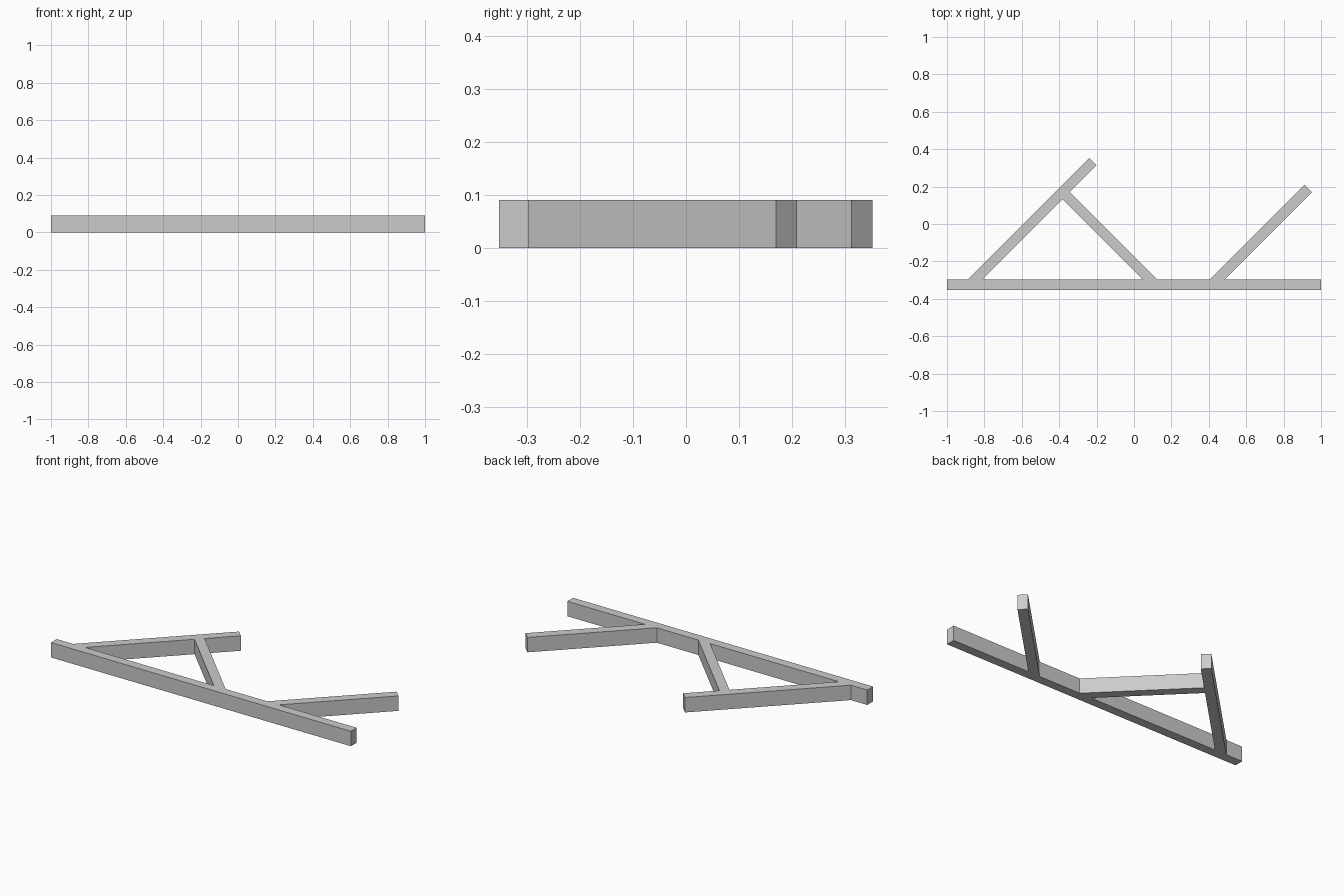
import bpy
import bmesh
from mathutils import Vector

cube = bpy.data.objects.get("Cube")
if cube:
    bpy.data.objects.remove(cube, do_unlink=True)

HEIGHT = 0.09
WIDTH = 0.056
FRONT, BACK = -0.353, -0.298   # faces of the main beam

grey = bpy.data.materials.new("plain grey")
grey.use_nodes = True
colour = (0.6, 0.6, 0.6, 1)
grey.diffuse_color = colour
grey.node_tree.nodes["Principled BSDF"].inputs["Base Color"].default_value = colour


def prism(name, outline):
    """Extrude a floor outline to the common beam height."""
    bm = bmesh.new()
    base = bm.faces.new([bm.verts.new((p[0], p[1], 0)) for p in outline])
    top = bmesh.ops.extrude_face_region(bm, geom=[base])["geom"]
    bmesh.ops.translate(bm, vec=(0, 0, HEIGHT),
                        verts=[v for v in top if isinstance(v, bmesh.types.BMVert)])
    bmesh.ops.recalc_face_normals(bm, faces=bm.faces)
    mesh = bpy.data.meshes.new(name)
    bm.to_mesh(mesh)
    bm.free()
    mesh.materials.append(grey)
    obj = bpy.data.objects.new(name, mesh)
    bpy.context.collection.objects.link(obj)
    return obj


def diagonal(name, foot_x, tip_y, lean):
    """45 degree bar: mitred against the main beam, square at the tip."""
    along = Vector((lean, 1)).normalized()
    side = Vector((along.y, -along.x)) * WIDTH / 2
    foot = Vector((foot_x, BACK))
    tip = foot + Vector((lean, 1)) * (tip_y - BACK)
    half_foot = Vector((WIDTH / 2 / along.y, 0))
    return prism(name, [foot - half_foot, foot + half_foot, tip + side, tip - side])


# Long beam along the front
prism("main_beam", [(-1, FRONT), (1, FRONT), (1, BACK), (-1, BACK)])

# Two parallel bars and the brace that butts against the first
diagonal("right_diagonal", -0.851, 0.333, 1)
diagonal("left_diagonal", 0.443, 0.19, 1)
diagonal("brace", 0.087, 0.157, -1)
